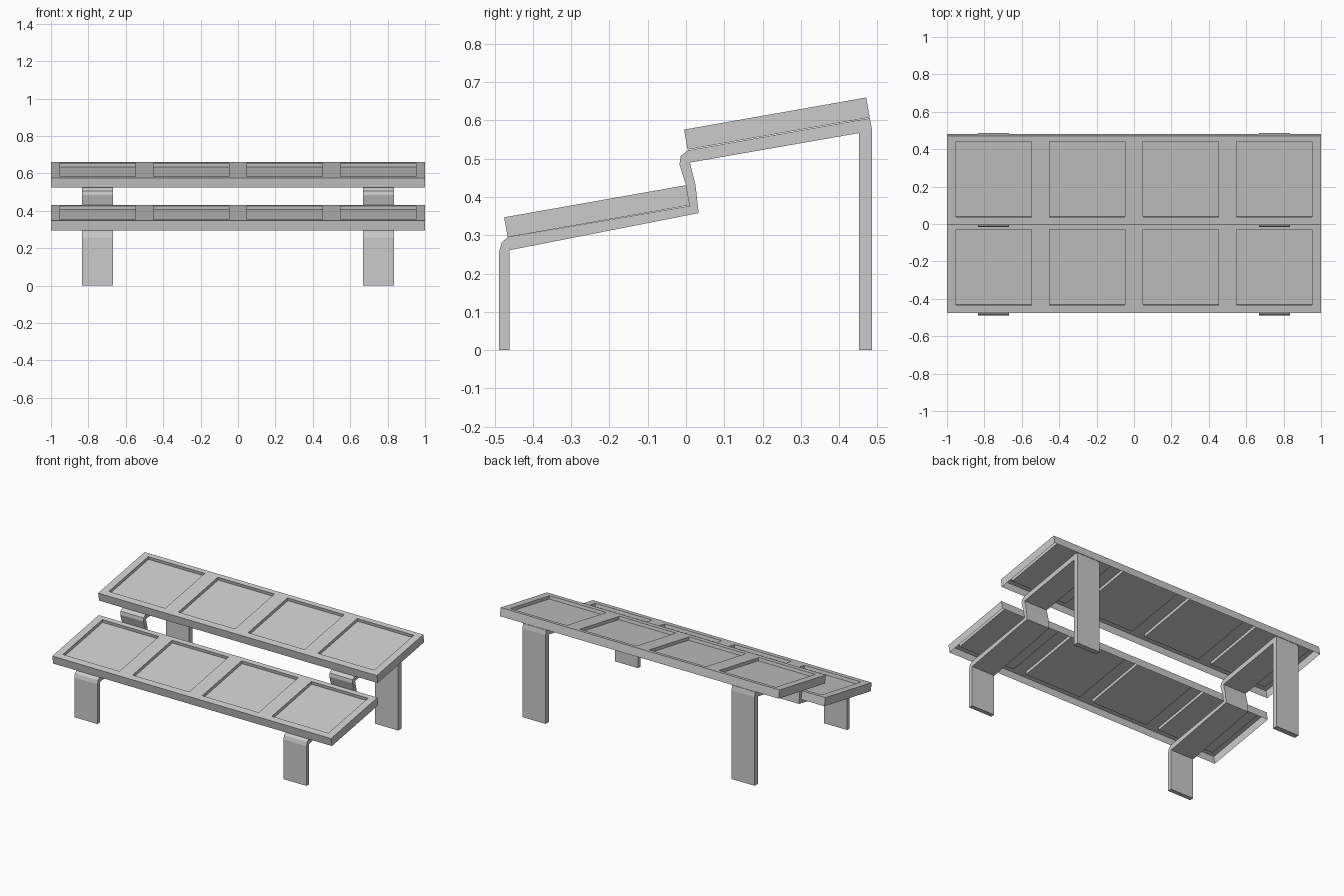
import bpy, bmesh, math

if "Cube" in bpy.data.objects:
    bpy.data.objects.remove(bpy.data.objects["Cube"])

TILT = math.radians(10)
LENGTH, THICK, DEPTH = 0.483, 0.053, 0.02


def finish(bm, name):
    mesh = bpy.data.meshes.new(name)
    bm.to_mesh(mesh)
    bm.free()
    ob = bpy.data.objects.new(name, mesh)
    bpy.context.collection.objects.link(ob)
    return ob


def tray(name, y, z):
    """Open-bottomed tilted tray; origin is the front top edge."""
    bm = bmesh.new()
    xs = [-1] + [c + s * 0.203 for c in (-0.75, -0.25, 0.25, 0.75) for s in (-1, 1)] + [1]
    us = [0, 0.042, 0.453, LENGTH]
    grid = [[bm.verts.new((x, u, 0)) for u in us] for x in xs]
    pockets = []
    for i in range(len(xs) - 1):
        for j in range(3):
            f = bm.faces.new((grid[i][j], grid[i + 1][j], grid[i + 1][j + 1], grid[i][j + 1]))
            if j == 1 and i % 2 == 1:
                pockets.append(f)
    # skirt around the outside
    rim = [e for e in bm.edges if e.is_boundary]
    new = bmesh.ops.extrude_edge_only(bm, edges=rim)["geom"]
    bmesh.ops.translate(bm, vec=(0, 0, -THICK), verts=[g for g in new if isinstance(g, bmesh.types.BMVert)])
    # sunken pockets
    for f in pockets:
        new = bmesh.ops.extrude_face_region(bm, geom=[f])["geom"]
        bmesh.ops.translate(bm, vec=(0, 0, -DEPTH), verts=[g for g in new if isinstance(g, bmesh.types.BMVert)])
        bm.faces.remove(f)
    bmesh.ops.recalc_face_normals(bm, faces=bm.faces)
    ob = finish(bm, name)
    ob.location = (0, y, z)
    ob.rotation_euler = (TILT, 0, 0)


def bracket(name, x0, x1):
    """Bent support strip: front leg, lower arm, riser, upper arm, rear leg."""
    profile = [(-0.488, 0), (-0.488, 0.258), (-0.481, 0.282), (-0.465, 0.295),
               (0.01, 0.377), (0.0, 0.43), (-0.017, 0.485), (-0.014, 0.507),
               (0.005, 0.522), (0.48, 0.606), (0.486, 0.575), (0.486, 0),
               (0.452, 0), (0.452, 0.567), (0.01, 0.49), (0.025, 0.43),
               (0.033, 0.358), (-0.461, 0.261), (-0.461, 0)]
    bm = bmesh.new()
    f = bm.faces.new([bm.verts.new((x0, y, z)) for y, z in profile])
    new = bmesh.ops.extrude_face_region(bm, geom=[f])["geom"]
    bmesh.ops.translate(bm, vec=(x1 - x0, 0, 0), verts=[g for g in new if isinstance(g, bmesh.types.BMVert)])
    bmesh.ops.recalc_face_normals(bm, faces=bm.faces)
    finish(bm, name)


tray("lower_tray", -0.475, 0.347)
tray("upper_tray", -0.005, 0.576)
bracket("left_support", -0.833, -0.667)
bracket("right_support", 0.667, 0.833)
